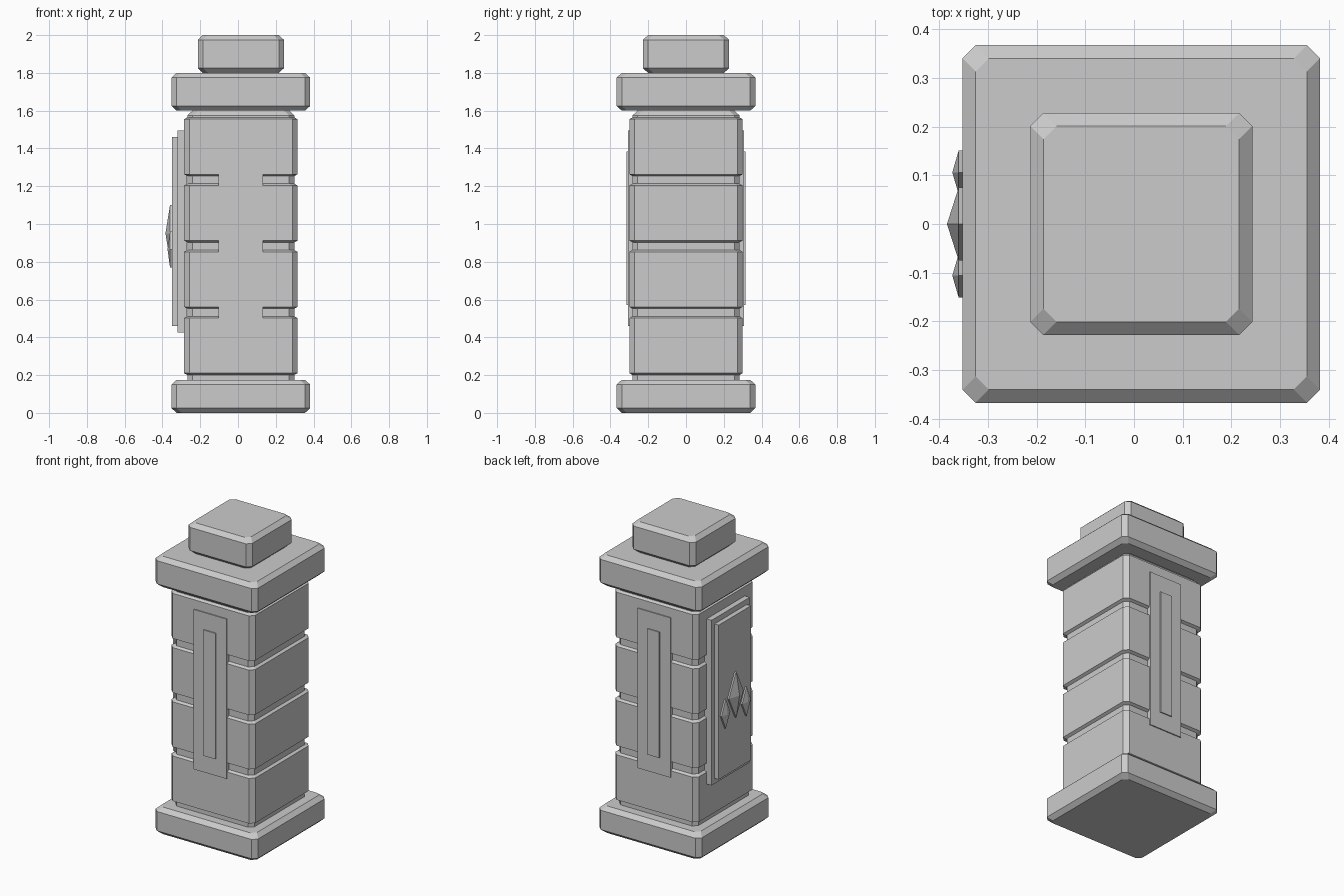
import bpy
import bmesh

cube = bpy.data.objects.get("Cube")
if cube:
    bpy.data.objects.remove(cube, do_unlink=True)

stone = bpy.data.materials.new("grey stone")
stone.use_nodes = True
GREY = (0.6, 0.6, 0.6, 1)
stone.diffuse_color = GREY
stone.node_tree.nodes["Principled BSDF"].inputs["Base Color"].default_value = GREY

CX = 0.015  # axis of the pillar


def finish(name, bm):
    bmesh.ops.recalc_face_normals(bm, faces=bm.faces)
    mesh = bpy.data.meshes.new(name)
    bm.to_mesh(mesh)
    bm.free()
    mesh.materials.append(stone)
    obj = bpy.data.objects.new(name, mesh)
    bpy.context.collection.objects.link(obj)
    return obj


def chamfered_block(name, half, z0, z1, cut=0.027, rise=0.025):
    """Square block with cut corners and sloped top and bottom edges."""
    bm = bmesh.new()
    rings = []
    for h, z in ((half - cut, z0), (half, z0 + rise), (half, z1 - rise), (half - cut, z1)):
        k = h - cut
        outline = ((h, -k), (h, k), (k, h), (-k, h), (-h, k), (-h, -k), (-k, -h), (k, -h))
        rings.append([bm.verts.new((CX + x, y, z)) for x, y in outline])
    for low, high in zip(rings, rings[1:]):
        for i in range(8):
            j = (i + 1) % 8
            bm.faces.new((low[i], low[j], high[j], high[i]))
    bm.faces.new(rings[0][::-1])
    bm.faces.new(rings[-1])
    return finish(name, bm)


def plate(name, low, high):
    bm = bmesh.new()
    bmesh.ops.create_cube(bm, size=1)
    for v in bm.verts:
        v.co = [b if c > 0 else a for c, a, b in zip(v.co, low, high)]
    return finish(name, bm)


def gem(name, y, width, z0, z1, apex):
    """Diamond outline on the panel rising to a point."""
    bm = bmesh.new()
    mid = (z0 + z1) / 2
    outline = ((y, z0), (y + width, mid), (y, z1), (y - width, mid))
    back = [bm.verts.new((-0.35, a, b)) for a, b in outline]
    rim = [bm.verts.new((-0.36, a, b)) for a, b in outline]
    tip = bm.verts.new((apex, y, mid))
    bm.faces.new(back)
    for i in range(4):
        j = (i + 1) % 4
        bm.faces.new((back[i], back[j], rim[j], rim[i]))
        bm.faces.new((rim[i], rim[j], tip))
    return finish(name, bm)


# Pillar: base, inner core, stacked blocks, cap and top
chamfered_block("base", 0.367, 0, 0.175)
chamfered_block("core", 0.283, 0.15, 1.6)
for i in range(4):
    z = 0.195 + i * 0.351
    chamfered_block(f"body_block_{i + 1}", 0.3, z, z + 0.322, rise=0.015)
chamfered_block("cap", 0.367, 1.6, 1.8)
chamfered_block("top_block", 0.228, 1.8, 2.0)

# Thin plate and strip on the front and back
for side, s in (("front", -1), ("back", 1)):
    for part, half, z0, z1, reach in (("plate", 0.118, 0.46, 1.495, 0.307),
                                      ("strip", 0.043, 0.57, 1.385, 0.314)):
        y0, y1 = sorted((s * 0.27, s * reach))
        plate(f"{side}_{part}", (CX - half, y0, z0), (CX + half, y1, z1))

# Stepped panel on the right side with a three-gem emblem
plate("panel_frame", (-0.32, -0.195, 0.425), (-0.27, 0.195, 1.495))
plate("panel_face", (-0.35, -0.165, 0.46), (-0.3, 0.165, 1.46))
gem("centre_gem", 0, 0.075, 0.8, 1.1, -0.384)
for side, s in (("front", -1), ("back", 1)):
    gem(f"{side}_gem", s * 0.106, 0.045, 0.77, 0.96, -0.373)
